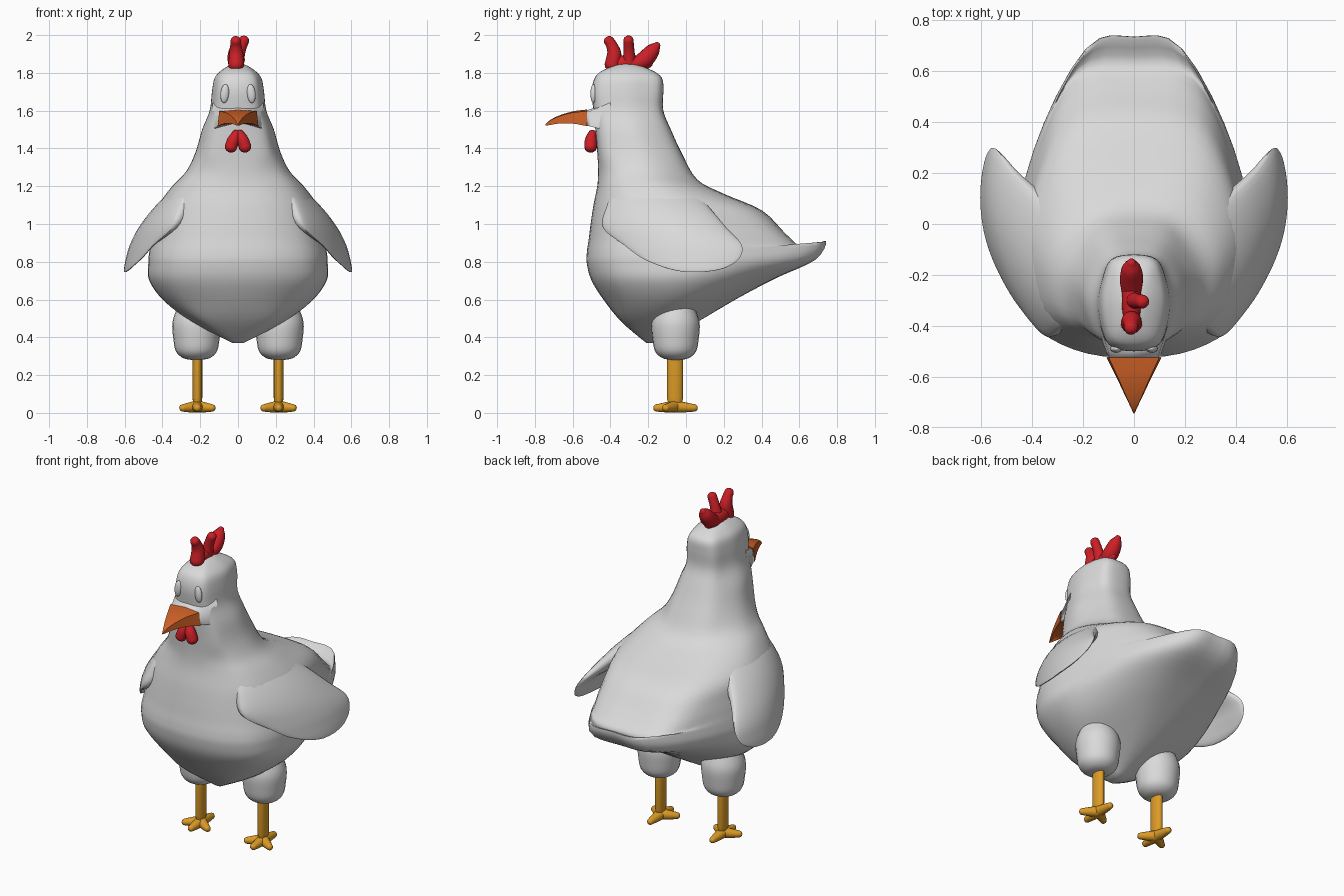
import bpy, bmesh, math
from mathutils import Vector, Matrix

if "Cube" in bpy.data.objects:
    bpy.data.objects.remove(bpy.data.objects["Cube"])


def material(name, rgb):
    m = bpy.data.materials.new(name)
    m.diffuse_color = (*rgb, 1)
    m.use_nodes = True
    m.node_tree.nodes["Principled BSDF"].inputs["Base Color"].default_value = m.diffuse_color
    return m


WHITE = material("feather white", (0.70, 0.70, 0.70))
RED = material("comb red", (0.60, 0.014, 0.02))
ORANGE = material("beak orange", (0.62, 0.12, 0.02))
YELLOW = material("leg yellow", (0.72, 0.33, 0.02))


def finish(name, bm, mat, angle=60):
    bmesh.ops.recalc_face_normals(bm, faces=bm.faces)
    me = bpy.data.meshes.new(name)
    bm.to_mesh(me)
    bm.free()
    me.materials.append(mat)
    ob = bpy.data.objects.new(name, me)
    bpy.context.collection.objects.link(ob)
    bpy.ops.object.select_all(action='DESELECT')
    ob.select_set(True)
    bpy.context.view_layer.objects.active = ob
    bpy.ops.object.shade_smooth_by_angle(angle=math.radians(angle))
    return ob


def loft(name, rings, mat, angle=60):
    """Skin a list of closed rings and cap both ends."""
    bm = bmesh.new()
    vs = [[bm.verts.new(p) for p in r] for r in rings]
    n = len(vs[0])
    for a, b in zip(vs, vs[1:]):
        for i in range(n):
            bm.faces.new((a[i], a[(i + 1) % n], b[(i + 1) % n], b[i]))
    bm.faces.new(vs[0])
    bm.faces.new(vs[-1])
    return finish(name, bm, mat, angle)


def spline(pts, steps, closed=False):
    """Smooth curve running through every point."""
    pts = [Vector(p) for p in pts]
    n, out = len(pts), []
    for i in range(n if closed else n - 1):
        a, b, c, d = (pts[k % n] if closed else pts[max(0, min(n - 1, k))]
                      for k in range(i - 1, i + 3))
        for s in range(steps):
            t = s / steps
            out.append(0.5 * (2 * b + (c - a) * t + (2 * a - 5 * b + 4 * c - d) * t * t
                              + (3 * b - a - 3 * c + d) * t ** 3))
    return out if closed else out + [pts[-1]]


def tube(name, pts, mat, sides=14):
    """Rounded tapering tube through (x, y, z, radius) points."""
    path = spline(pts, 5)
    pos = [p.to_3d() for p in path]
    last = len(pos) - 1
    dirs = [(pos[min(i + 1, last)] - pos[max(i - 1, 0)]).normalized() for i in range(last + 1)]
    r0, r1 = path[0][3], path[-1][3]
    caps = [math.radians(a) for a in (85, 60, 30)]
    stations = [(pos[0] - dirs[0] * r0 * .8 * math.sin(a), dirs[0], r0 * math.cos(a)) for a in caps]
    stations += [(p, d, q[3]) for p, d, q in zip(pos, dirs, path)]
    stations += [(pos[-1] + dirs[-1] * r1 * .8 * math.sin(a), dirs[-1], r1 * math.cos(a))
                 for a in reversed(caps)]
    side, rings = dirs[0].orthogonal(), []
    for c, d, r in stations:
        side = (side - d * side.dot(d)).normalized()
        up = d.cross(side)
        rings.append([c + r * (side * math.cos(2 * math.pi * k / sides)
                               + up * math.sin(2 * math.pi * k / sides)) for k in range(sides)])
    return loft(name, rings, mat)


def ball(name, loc, size, mat, tilt=0):
    bm = bmesh.new()
    m = Matrix.Translation(loc) @ Matrix.Rotation(tilt, 4, 'Y') @ Matrix.Diagonal((*size, 1))
    bmesh.ops.create_uvsphere(bm, u_segments=20, v_segments=12, radius=1, matrix=m)
    return finish(name, bm, mat)


# Body, neck, head and tail: front y, front z, back y, back z, half width, back half width
BODY = [(-.21, .37, -.13, .37, .03, .015), (-.34, .48, .05, .475, .24, .08),
        (-.43, .59, .28, .61, .39, .15), (-.50, .70, .48, .715, .47, .20),
        (-.525, .79, .68, .81, .475, .21), (-.525, .85, .735, .91, .47, .18),
        (-.515, .92, .63, .868, .455, .23), (-.505, 1.0, .53, .945, .44, .25),
        (-.49, 1.1, .405, 1.07, .42, .24), (-.47, 1.2, .20, 1.16, .35, .2),
        (-.465, 1.28, .06, 1.235, .275, .14), (-.47, 1.38, -.02, 1.37, .225, .12),
        (-.48, 1.5, -.08, 1.5, .19, .10), (-.49, 1.6, -.12, 1.6, .15, .09),
        (-.50, 1.7, -.12, 1.7, .138, .09), (-.485, 1.77, -.124, 1.765, .125, .08),
        (-.45, 1.808, -.155, 1.80, .095, .06), (-.38, 1.838, -.22, 1.83, .05, .03),
        (-.33, 1.85, -.28, 1.848, .015, .01)]


def body_ring(row):
    yf, zf, yb, zb, w, wb = row
    depth = yb - yf
    d = min(depth, 0.85)
    front = 0.5 if depth > 0.45 else 0.6
    half = [(front * w, yf + 0.04 * d), (0.86 * w, yf + 0.18 * d), (w, yf + 0.48 * d),
            (0.7 * w + 0.3 * wb, (yf + 0.48 * d + yb) / 2), (wb, yb - 0.05 * d)]
    flat = [(0, yf)] + half + [(0, yb)] + [(-x, y) for x, y in reversed(half)]
    pts = [(x, y, zf + (zb - zf) * ((y - yf) / depth) ** 4) for x, y in flat]
    return spline(pts, 4, True)


columns = [spline(c, 4) for c in zip(*[body_ring(r) for r in BODY])]
loft("body", list(zip(*columns)), WHITE)

# Wings: outer x, z, front y, back y, thickness, y of widest point
WING = [(.20, 1.27, -.30, -.08, .16, -.20), (.345, 1.18, -.38, .04, .20, -.12),
        (.455, 1.08, -.425, .13, .20, -.02), (.53, .98, -.44, .215, .15, .05),
        (.574, .89, -.33, .295, .065, .10), (.595, .815, -.225, .28, .04, .12),
        (.604, .765, -.10, .20, .024, .12), (.604, .746, -.01, .10, .008, .12)]
for side, label in ((1, "left"), (-1, "right")):
    rings = []
    for x, z, y0, y1, th, yc in spline(WING, 4):
        ring = []
        for k in range(28):
            a = 2 * math.pi * k / 28
            s = math.sin(a) * (0.25 if math.sin(a) > 0 else 0.75)
            y = (y0 + y1) / 2 + (y1 - y0) / 2 * math.cos(a)
            bow = (0.6 if y < yc else 0.4) * (y - yc) ** 2
            ring.append((side * (x - th * 0.25 - bow + th * s), y, z))
        rings.append(ring)
    loft(label + "_wing", rings, WHITE)

    # Thigh turned from a profile
    prof = spline([(.02, .28), (.07, .29), (.108, .325), (.122, .39), (.127, .48), (.10, .56)], 4)
    loft(label + "_thigh", [[(side * .22 + r * math.cos(2 * math.pi * k / 24),
                              -.055 + r * math.sin(2 * math.pi * k / 24), z)
                             for k in range(24)] for r, z in prof], WHITE)

    # Shin and toes
    fx = side * .215
    loft(label + "_shin", [[(fx + .026 * s * math.cos(2 * math.pi * k / 16),
                             -.058 + .043 * s * math.sin(2 * math.pi * k / 16), z)
                            for k in range(16)]
                           for s, z in ((.6, .02), (.85, .05), (1, .08), (1, .32))], YELLOW)
    for i, (dx, dy) in enumerate(((-.08, -.05), (0, -.10), (.08, -.05), (0, .105))):
        tube(f"{label}_toe_{i + 1}", [(fx, -.058, .034, .032),
                                      (fx + dx * .55, -.058 + dy * .55, .029, .026),
                                      (fx + dx, -.058 + dy, .026, .019)], YELLOW)

    # Eye and wattle lobe
    ball(label + "_eye", (side * .07, -.490, 1.69), (.023, .016, .05), WHITE, -side * .1)
    tube(label + "_wattle", [(side * .008, -.495, 1.48, .022), (side * .024, -.503, 1.445, .032),
                             (side * .039, -.505, 1.405, .033)], RED)

# Beak and its feathered root: y, half width, bottom z, top z
BEAK = [(-.525, .108, 1.518, 1.606), (-.60, .070, 1.532, 1.596),
        (-.67, .037, 1.532, 1.575), (-.72, .013, 1.524, 1.55), (-.745, .002, 1.52, 1.526)]
ROOT = [(-.40, .145, 1.49, 1.66), (-.46, .125, 1.505, 1.63), (-.50, .110, 1.515, 1.61),
        (-.524, .104, 1.52, 1.602)]


def beak_ring(y, w, b, t):
    s = t - .1 * (t - b)
    return [(-w, y, b), (0, y, b + .25 * (t - b)), (w, y, b), (w * .92, y, s),
            (0, y, t), (-w * .92, y, s)]


loft("beak", [beak_ring(*r) for r in spline(BEAK, 3)], ORANGE, 35)
loft("beak_root", [beak_ring(*r) for r in ROOT], WHITE, 85)

# Comb: base and three prongs
ball("comb_base", (-.01, -.30, 1.85), (.038, .125, .045), RED)
tube("comb_front", [(-.01, -.390, 1.84, .042), (-.01, -.380, 1.90, .038),
                    (-.011, -.393, 1.945, .030), (-.012, -.41, 1.972, .027)], RED)
tube("comb_middle", [(-.005, -.30, 1.85, .036), (.012, -.302, 1.92, .029),
                     (.034, -.305, 1.975, .027)], RED)
tube("comb_back", [(-.01, -.28, 1.84, .035), (-.01, -.22, 1.87, .046),
                   (-.01, -.175, 1.92, .038), (-.01, -.152, 1.948, .018)], RED)
